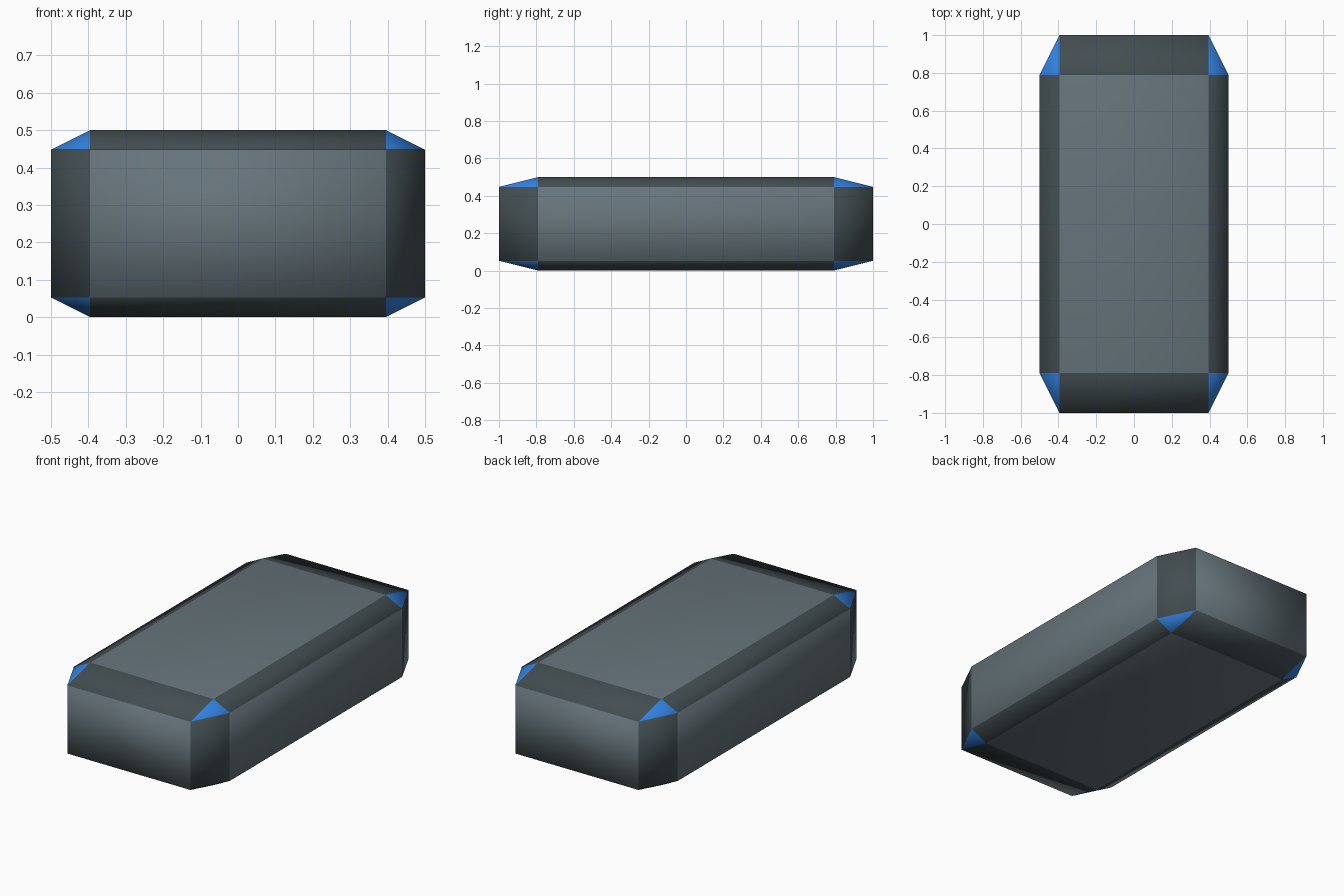
import bpy, bmesh
from mathutils import Matrix

if "Cube" in bpy.data.objects:
    bpy.data.objects.remove(bpy.data.objects["Cube"])


def material(name, rgb):
    m = bpy.data.materials.new(name)
    m.diffuse_color = (*rgb, 1.0)
    m.use_nodes = True
    m.node_tree.nodes["Principled BSDF"].inputs["Base Color"].default_value = m.diffuse_color
    return m


# Unit cube chamfered evenly, then stretched to the block's proportions
bm = bmesh.new()
bmesh.ops.create_cube(bm, size=1.0)
bmesh.ops.bevel(bm, geom=bm.edges[:], offset=0.105, segments=1,
                affect='EDGES', clamp_overlap=True)

# Main faces, chamfer strips and corner triangles, told apart by direction
bm.normal_update()
for f in bm.faces:
    axes = sum(abs(c) > 0.1 for c in f.normal)
    f.material_index = axes - 1
    f.smooth = True

bmesh.ops.transform(bm, verts=bm.verts[:],
                    matrix=Matrix.Translation((0, 0, 0.25)) @ Matrix.Diagonal((1.0, 2.0, 0.5, 1.0)))
bm.normal_update()

mesh = bpy.data.meshes.new("chamfered_block")
bm.to_mesh(mesh)
bm.free()
for m in (material("slate grey", (0.133, 0.174, 0.198)),
          material("dark slate", (0.056, 0.076, 0.084)),
          material("corner blue", (0.032, 0.225, 0.76))):
    mesh.materials.append(m)
block = bpy.data.objects.new("chamfered_block", mesh)
bpy.context.collection.objects.link(block)
